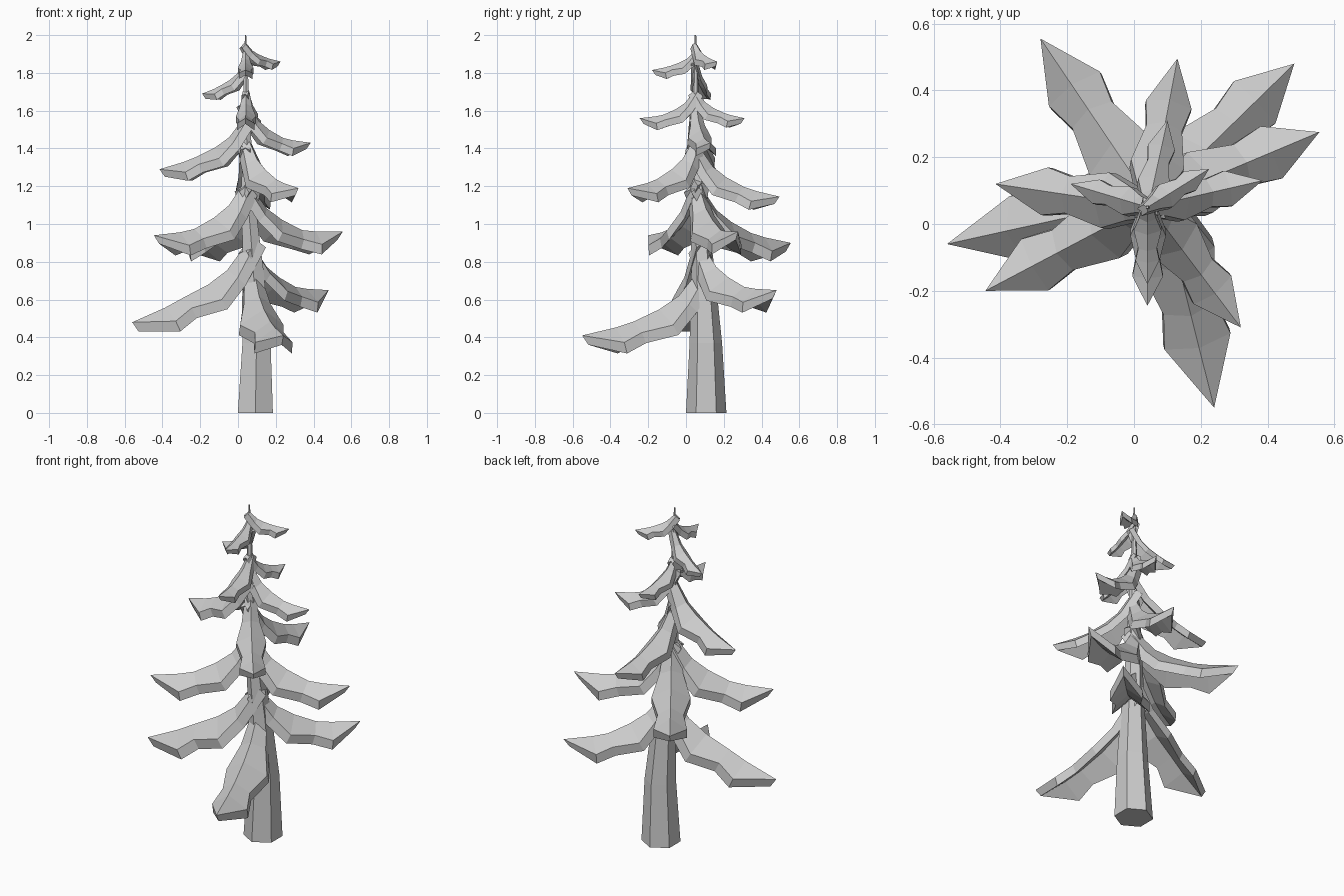
import bpy, bmesh, math
from mathutils import Vector

if "Cube" in bpy.data.objects:
    bpy.data.objects.remove(bpy.data.objects["Cube"])

mat = bpy.data.materials.new("plain grey")
mat.diffuse_color = (0.6, 0.6, 0.6, 1)
mat.use_nodes = True
mat.node_tree.nodes["Principled BSDF"].inputs["Base Color"].default_value = mat.diffuse_color

# trunk stations: x, y, z, radius
TRUNK = [(.092, .107, 0, .107), (.098, .105, .37, .086), (.082, .09, .75, .062),
         (.055, .068, 1.1, .043), (.045, .052, 1.5, .025), (.04, .05, 2, .004)]


def finish(bm, name):
    bmesh.ops.recalc_face_normals(bm, faces=bm.faces)
    me = bpy.data.meshes.new(name)
    bm.to_mesh(me)
    bm.free()
    me.materials.append(mat)
    bpy.context.collection.objects.link(bpy.data.objects.new(name, me))


def loft(bm, rings):
    # closed skin over equal-sized rings with capped ends
    n = len(rings[0])
    for a, b in zip(rings, rings[1:]):
        for i in range(n):
            j = (i + 1) % n
            bm.faces.new((a[i], a[j], b[j], b[i]))
    bm.faces.new(rings[0])
    bm.faces.new(rings[-1])


def axis(z):
    # trunk centre at a height
    for a, b in zip(TRUNK, TRUNK[1:]):
        if z <= b[2]:
            t = (z - a[2]) / (b[2] - a[2])
            return Vector((a[0] + t * (b[0] - a[0]), a[1] + t * (b[1] - a[1]), z))


# six-sided trunk with points to the front and back
bm = bmesh.new()
loft(bm, [[bm.verts.new((x + r * math.sin(k * math.pi / 3), y + r * math.cos(k * math.pi / 3), z))
           for k in range(6)] for x, y, z, r in TRUNK])
finish(bm, "trunk")

# bough stations: distance along, half width, remaining fall to the middle
LEAF = [(0, .06, 1), (.2, .11, .47), (.36, .18, .24), (.57, .12, .03), (.72, .155, None), (1, 0, None)]


def bough(name, tx, ty, tz, z0, zm):
    root = axis(z0)
    flat = Vector((tx - root.x, ty - root.y, 0))
    L = flat.length
    out = flat / L
    side = Vector((-out.y, out.x, 0))
    thick = .018 + .065 * L
    ridge = []
    for s, w, f in LEAF:
        z = zm + f * (z0 - zm) if f is not None else zm + (tz - zm) * (s - .57) / .43
        ridge.append(root + flat * s + Vector((0, 0, z - z0)))
    bm = bmesh.new()
    rings = []
    for i, (s, w, f) in enumerate(LEAF):
        p = ridge[i]
        d = (ridge[min(i + 1, len(ridge) - 1)] - ridge[max(i - 1, 0)]).normalized()
        down = d.cross(side)
        if down.z > 0:
            down.negate()
        if i == len(LEAF) - 1:
            # pointed tip, cut back underneath
            down = (Vector((0, 0, -1)) - out * .7).normalized()
            tip, low = bm.verts.new(p), bm.verts.new(p + down * thick)
            break
        w *= L
        left = p + side * w + down * w * .8
        right = p - side * w + down * w * .8
        rings.append([bm.verts.new(v) for v in (
            left, p, right, right + down * thick, p + down * thick, left + down * thick)])
    # skin of the bough
    for a, b in zip(rings, rings[1:]):
        for i in range(6):
            j = (i + 1) % 6
            bm.faces.new((a[i], a[j], b[j], b[i]))
    a, b, c, d, e, f = rings[-1]
    for face in ((a, b, tip), (b, c, tip), (c, d, low, tip), (d, e, low), (e, f, low), (f, a, tip, low)):
        bm.faces.new(face)
    bm.faces.new(rings[0])
    finish(bm, name)


# boughs: tip x, y, z, height at trunk, height at middle
BOUGHS = [
    (-.56, -.06, .48, .93, .60), (.24, -.55, .41, .78, .475), (.48, .48, .65, .90, .66),
    (.555, .275, .96, 1.22, .96), (-.28, .555, .90, 1.22, .945), (-.445, -.20, .94, 1.25, .965),
    (.32, -.31, 1.19, 1.47, 1.23), (.13, .495, 1.145, 1.43, 1.19), (-.415, .12, 1.29, 1.58, 1.35),
    (.385, .13, 1.43, 1.65, 1.45), (.04, -.245, 1.56, 1.71, 1.575), (.10, .31, 1.56, 1.71, 1.585),
    (-.19, .12, 1.69, 1.87, 1.73), (.225, .165, 1.86, 1.96, 1.88), (.04, -.18, 1.815, 1.92, 1.835)]
for n, b in enumerate(BOUGHS, 1):
    bough(f"bough_{n:02d}", *b)
